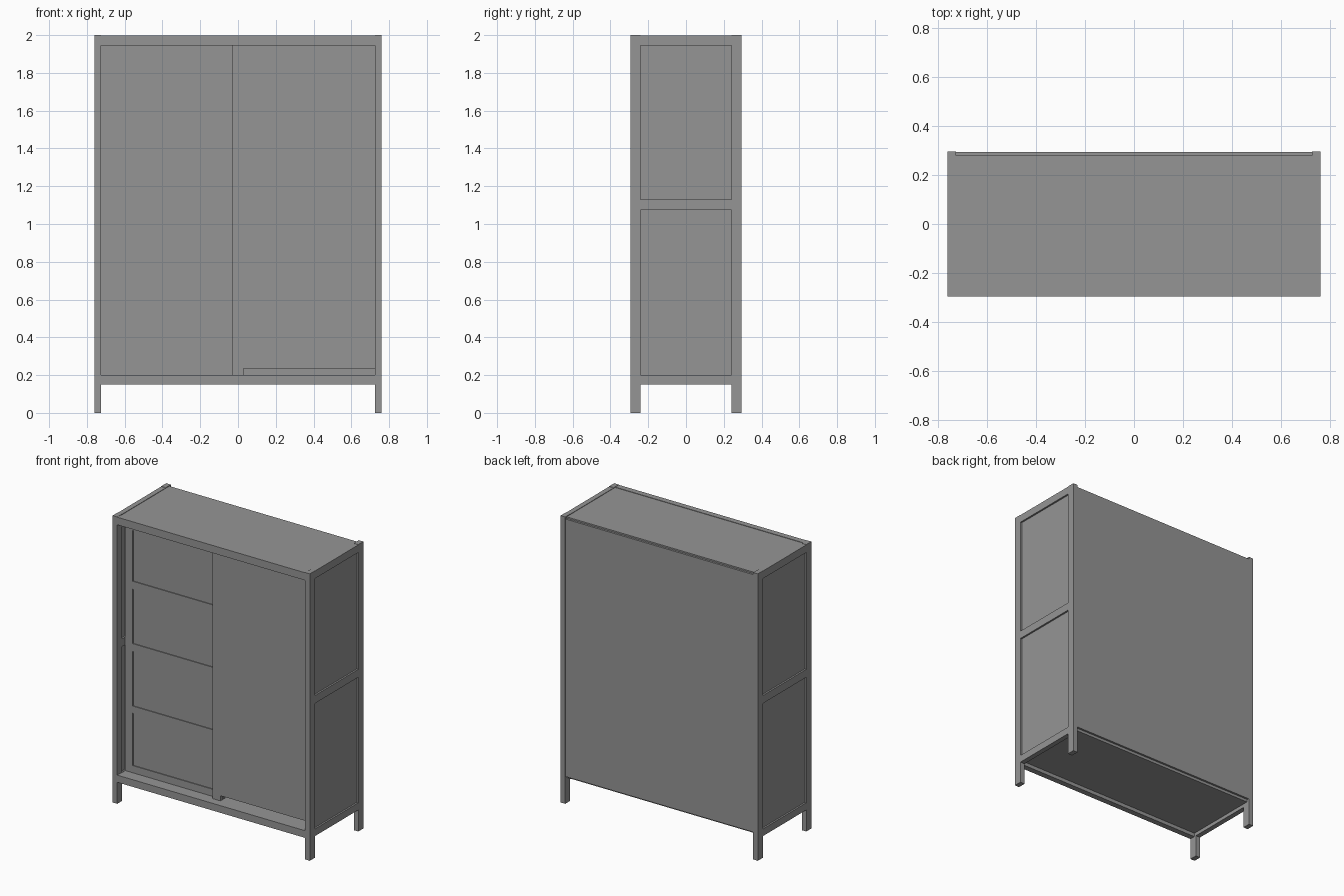
import bpy

if "Cube" in bpy.data.objects:
    bpy.data.objects.remove(bpy.data.objects["Cube"])


def box(name, x, y, z):
    """Box from (min, max) ranges on each axis."""
    bpy.ops.mesh.primitive_cube_add(
        size=1, location=[(r[0] + r[1]) / 2 for r in (x, y, z)])
    ob = bpy.context.object
    ob.name = name
    ob.scale = [r[1] - r[0] for r in (x, y, z)]
    bpy.ops.object.transform_apply(location=True, rotation=True, scale=True)
    ob.data.materials.append(grey)
    return ob


def both_sides(ob):
    mod = ob.modifiers.new("Mirror", 'MIRROR')
    mod.use_axis[0] = True


grey = bpy.data.materials.new("dark_grey")
grey.diffuse_color = (0.3, 0.3, 0.3, 1)
grey.use_nodes = True
grey.node_tree.nodes["Principled BSDF"].inputs["Base Color"].default_value = grey.diffuse_color

W, D = 0.76, 0.295      # half width, half depth
IN = 0.725              # inner face of the posts
POST = 0.24             # inner edge of the posts along y

# Side frames: posts, rails and recessed panels
both_sides(box("front_posts", (IN, W), (-D, -POST), (0, 2)))
both_sides(box("back_posts", (IN, W), (POST, D), (0, 2)))
for label, z in (("bottom", (0.15, 0.20)), ("middle", (1.075, 1.13)),
                 ("top", (1.945, 1.998))):
    both_sides(box(f"side_{label}_rails", (IN, W), (-POST, POST), z))
for label, z in (("lower", (0.20, 1.075)), ("upper", (1.13, 1.945))):
    both_sides(box(f"side_{label}_panels", (0.737, 0.748), (-POST, POST), z))

# Carcass: front rails, top, floor and back
box("front_bottom_rail", (-IN, IN), (-D, -0.255), (0.15, 0.20))
box("front_top_rail", (-IN, IN), (-D, -0.255), (1.945, 1.998))
box("top_panel", (-IN, IN), (-0.255, 0.28), (1.96, 1.995))
box("floor_panel", (-IN, IN), (-0.255, 0.275), (0.175, 0.198))
box("back_panel", (-IN, IN), (0.28, 0.294), (0.19, 1.985))

# Left sliding door: framed, four recessed panels
Y = (-0.21, -0.185)
box("left_door_outer_stile", (-IN, -0.665), Y, (0.20, 1.945))
box("left_door_inner_stile", (-0.03, 0.03), Y, (0.20, 1.945))
for i, z in enumerate(((0.20, 0.25), (0.615, 0.665), (1.045, 1.10),
                       (1.48, 1.535), (1.89, 1.945))):
    box(f"left_door_rail_{i + 1}", (-0.665, -0.03), Y, z)
box("left_door_panel", (-0.665, -0.03), (-0.204, -0.193), (0.25, 1.89))

# Right sliding door: flat panel hung clear of the floor, with a leading stile
box("right_door_stile", (-0.03, 0.03), (-0.237, -0.212), (0.20, 1.945))
box("right_door_panel", (0.03, IN), (-0.235, -0.213), (0.235, 1.945))
